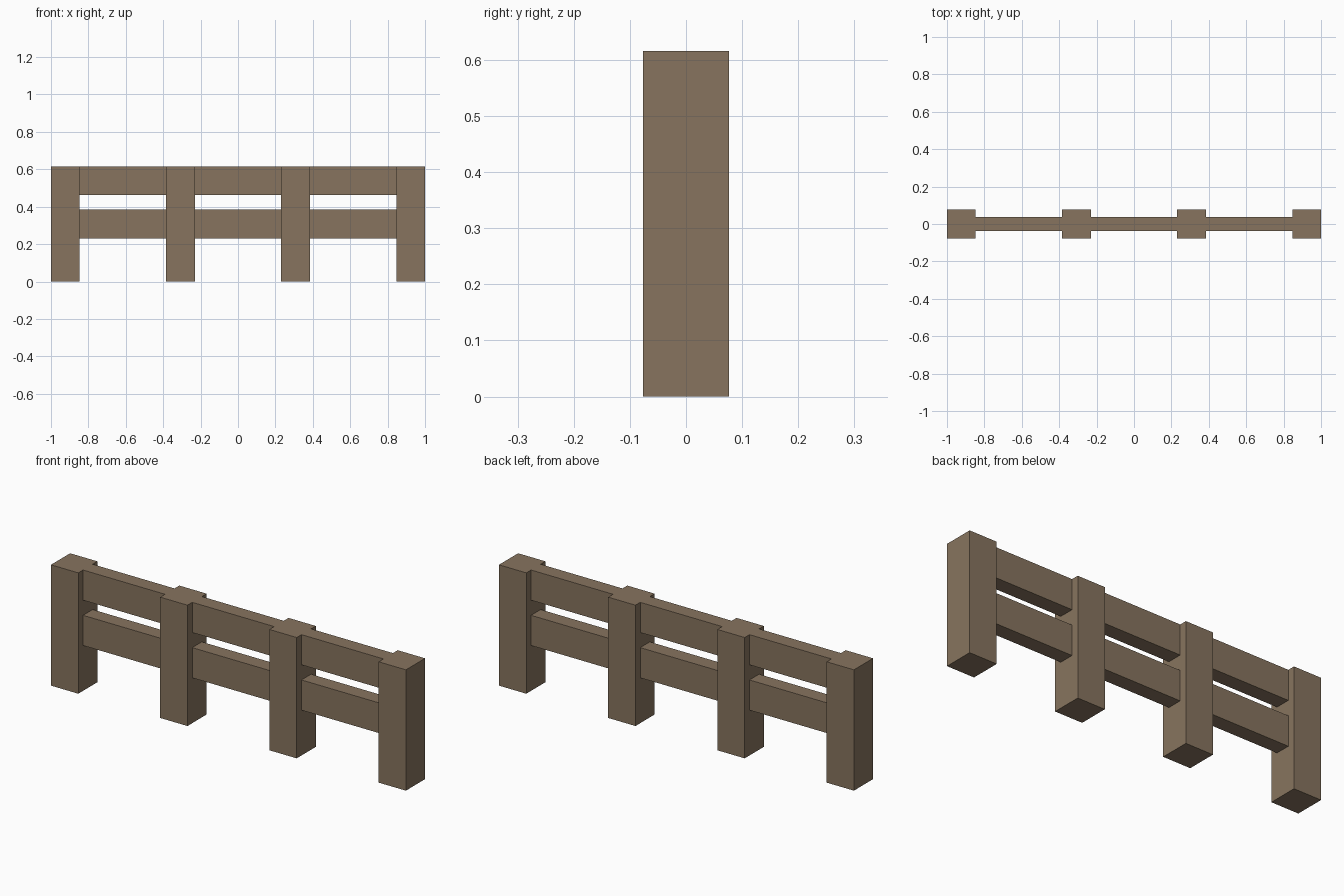
import bpy

if "Cube" in bpy.data.objects:
    bpy.data.objects.remove(bpy.data.objects["Cube"])

U = 2 / 13            # post width, the module of the whole fence
HEIGHT = 4 * U
POST_X = [-6 * U, -2 * U, 2 * U, 6 * U]

wood = bpy.data.materials.new("weathered_brown_wood")
wood.diffuse_color = (0.243, 0.175, 0.114, 1)
wood.use_nodes = True
wood.node_tree.nodes["Principled BSDF"].inputs["Base Color"].default_value = wood.diffuse_color


def box(name, x, z, size):
    """Axis-aligned box centred on y = 0, with x and z as its centre."""
    bpy.ops.mesh.primitive_cube_add(size=1, location=(x, 0, z))
    obj = bpy.context.object
    obj.name = name
    obj.scale = size
    bpy.ops.object.transform_apply(location=False, rotation=False, scale=True)
    obj.data.materials.append(wood)
    return obj


# Four square posts
for i, x in enumerate(POST_X):
    box(f"post_{i + 1}", x, HEIGHT / 2, (U, U, HEIGHT))

# Upper and lower rails fitted between neighbouring posts
for i, (a, b) in enumerate(zip(POST_X, POST_X[1:])):
    for level, z in (("upper", 3.5 * U), ("lower", 2 * U)):
        box(f"{level}_rail_{i + 1}", (a + b) / 2, z, (b - a - U, U / 2, U))
